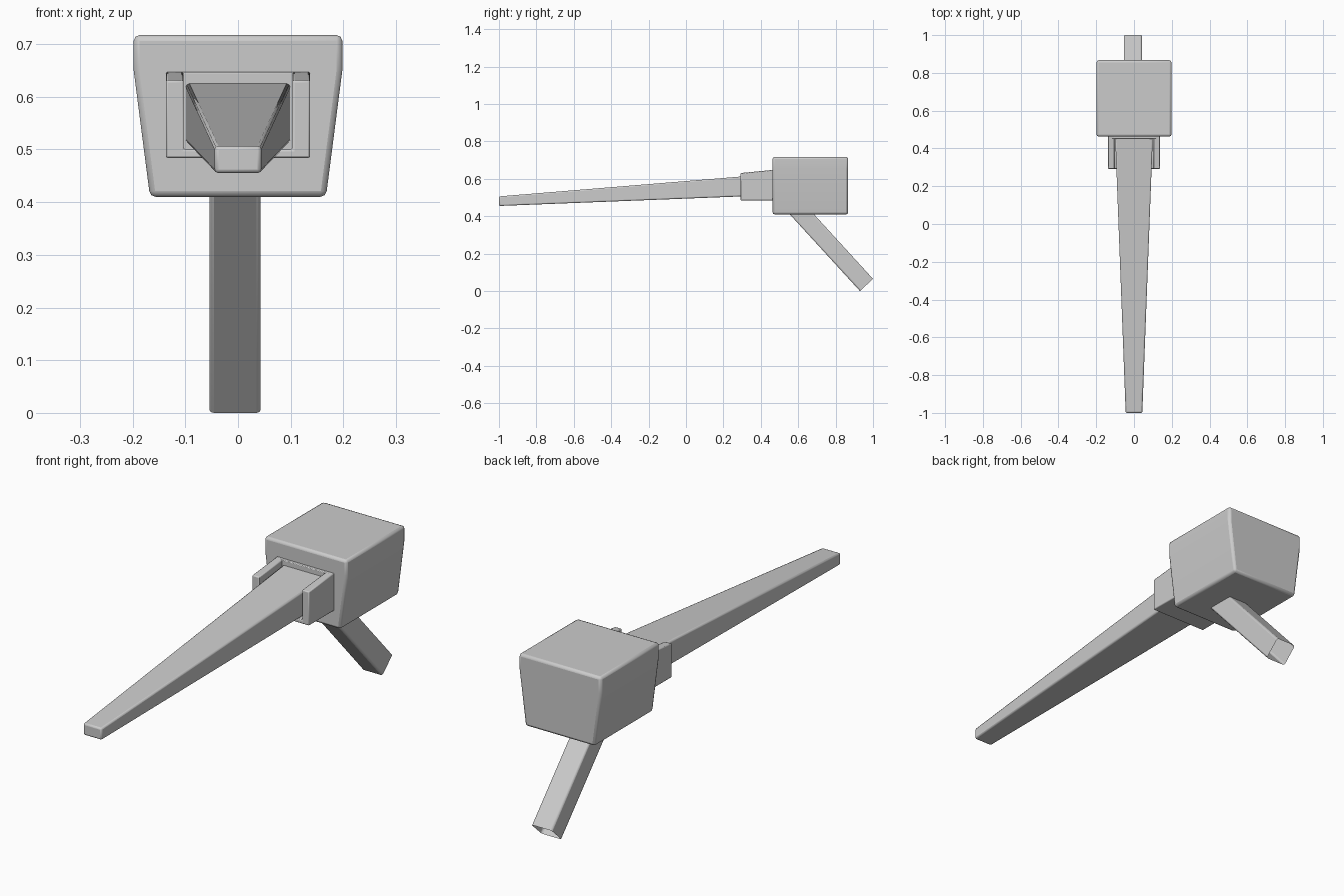
import bpy, bmesh

if "Cube" in bpy.data.objects:
    bpy.data.objects.remove(bpy.data.objects["Cube"])

def loft(name, a, b, bevel=0.008, segments=2, caps=(True, True)):
    """Join two matching outlines into a solid with softened edges."""
    bm = bmesh.new()
    va = [bm.verts.new(p) for p in a]
    vb = [bm.verts.new(p) for p in b]
    n = len(va)
    for i in range(n):
        j = (i + 1) % n
        bm.faces.new((va[i], va[j], vb[j], vb[i]))
    if caps[0]:
        bm.faces.new(va[::-1])
    if caps[1]:
        bm.faces.new(vb)
    bmesh.ops.recalc_face_normals(bm, faces=bm.faces)
    mesh = bpy.data.meshes.new(name)
    bm.to_mesh(mesh)
    bm.free()
    ob = bpy.data.objects.new(name, mesh)
    bpy.context.collection.objects.link(ob)
    mod = ob.modifiers.new("soft_edges", 'BEVEL')
    mod.width = bevel
    mod.segments = segments
    mod.limit_method = 'ANGLE'
    bpy.context.view_layer.objects.active = ob
    ob.select_set(True)
    bpy.ops.object.shade_smooth_by_angle()
    ob.select_set(False)
    return ob

def rect(y, hw, z0, z1):
    return [(-hw, y, z0), (hw, y, z0), (hw, y, z1), (-hw, y, z1)]

# Housing: straight upper sides, tapering towards the base
def housing_outline(y):
    right = [(0.167, 0.41), (0.198, 0.65), (0.198, 0.717)]
    return [(x, y, z) for x, z in right] + [(-x, y, z) for x, z in reversed(right)]

loft("housing", housing_outline(0.463), housing_outline(0.867), 0.011)

# Long tapering arm
loft("arm", rect(-1.0, 0.044, 0.455, 0.506), rect(0.50, 0.101, 0.514, 0.629), 0.007)

# U-shaped bracket with sloping top edges
def u_outline(y, top):
    right = [(0.137, 0.484), (0.137, top), (0.103, top), (0.103, 0.5)]
    return [(x, y, z) for x, z in right] + [(-x, y, z) for x, z in reversed(right)]

loft("bracket", u_outline(0.292, 0.631), u_outline(0.48, 0.649), 0.004)

# Thin plate closing the back of the bracket
loft("bracket_back", rect(0.45, 0.12, 0.49, 0.647), rect(0.48, 0.12, 0.49, 0.647), 0.003)

# Slanted leg, open at its lower end
def leg_outline(t):
    dy, dz = -0.675 * t, 0.738 * t
    low, high = (0.93 + dy, dz), (1.0 + dy, 0.065 + dz)
    return [(-0.054, *low), (0.043, *low), (0.043, *high), (-0.054, *high)]

loft("leg", leg_outline(0.6), leg_outline(0), 0.008, caps=(True, False))
